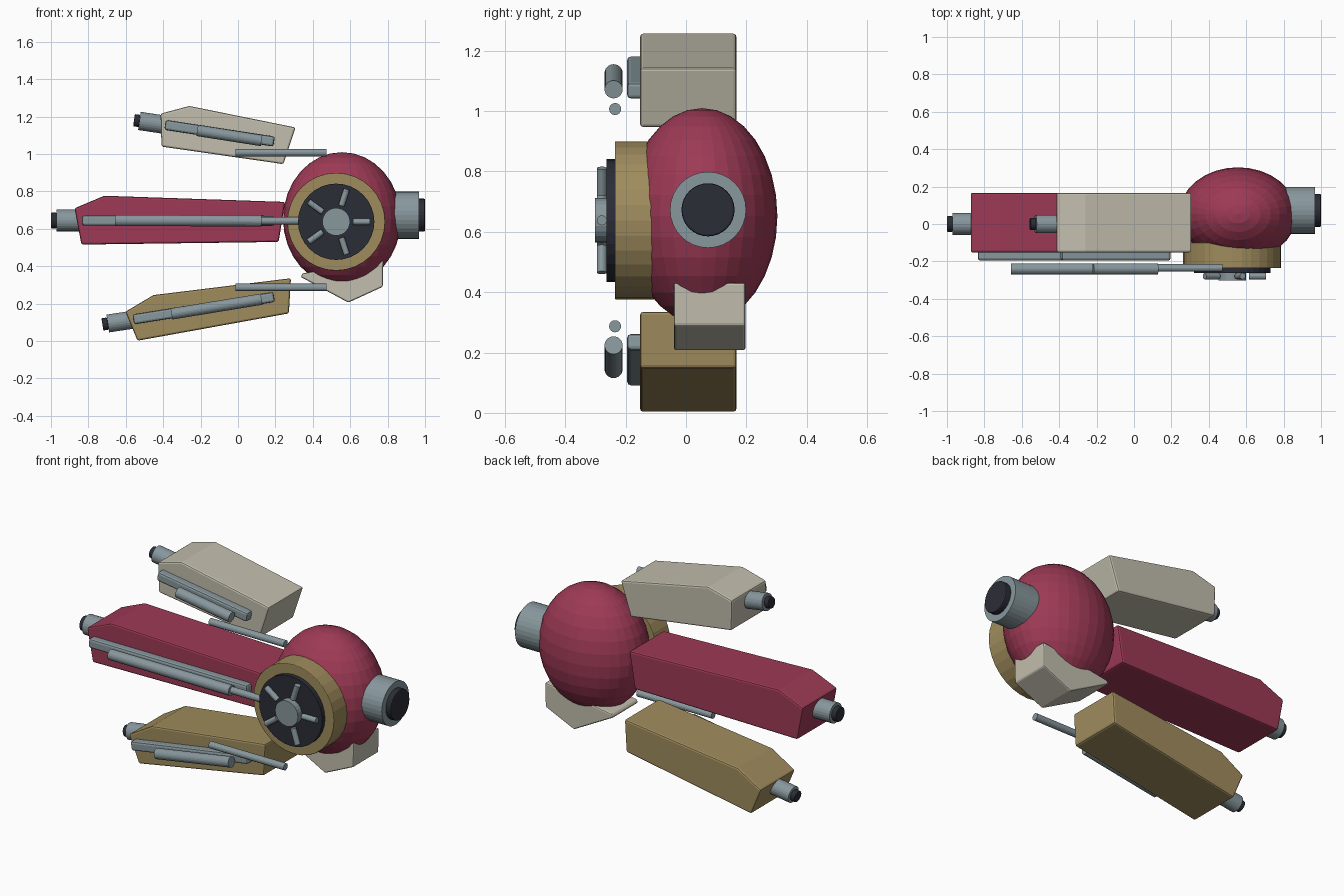
import bpy, bmesh, math
from mathutils import Vector

if "Cube" in bpy.data.objects:
    bpy.data.objects.remove(bpy.data.objects["Cube"])


def material(name, rgb):
    m = bpy.data.materials.new(name)
    m.diffuse_color = (*rgb, 1)
    m.use_nodes = True
    m.node_tree.nodes["Principled BSDF"].inputs["Base Color"].default_value = m.diffuse_color
    return m


RED = material("crimson", (0.34, 0.042, 0.092))
CREAM = material("cream", (0.54, 0.515, 0.42))
GOLD = material("dull gold", (0.35, 0.262, 0.11))
STEEL = material("steel grey", (0.245, 0.31, 0.335))
DARK = material("dark slate", (0.024, 0.026, 0.038))


def finish(name, bm, mat, bevel=0.0, segments=2):
    bmesh.ops.recalc_face_normals(bm, faces=bm.faces)
    me = bpy.data.meshes.new(name)
    bm.to_mesh(me)
    bm.free()
    me.materials.append(mat)
    ob = bpy.data.objects.new(name, me)
    bpy.context.collection.objects.link(ob)
    if bevel:
        mod = ob.modifiers.new("bevel", 'BEVEL')
        mod.width, mod.segments = bevel, segments
        mod.limit_method, mod.angle_limit = 'ANGLE', math.radians(30)
    return ob


def prism(name, profile, y0, y1, mat, bevel):
    """Side profile in x, z extruded along y."""
    bm = bmesh.new()
    face = bm.faces.new([bm.verts.new((x, y0, z)) for x, z in profile])
    out = bmesh.ops.extrude_face_region(bm, geom=[face])
    moved = [v for v in out["geom"] if isinstance(v, bmesh.types.BMVert)]
    bmesh.ops.translate(bm, verts=moved, vec=(0, y1 - y0, 0))
    return finish(name, bm, mat, bevel)


def rod(name, a, b, radius, mat, sides=24, bevel=0.0):
    """Cylinder between two points."""
    a, b = Vector(a), Vector(b)
    bm = bmesh.new()
    bmesh.ops.create_cone(bm, cap_ends=True, segments=sides, radius1=radius,
                          radius2=radius, depth=(b - a).length)
    ob = finish(name, bm, mat, bevel)
    ob.location = (a + b) / 2
    ob.rotation_euler = (b - a).to_track_quat('Z', 'Y').to_euler()
    return ob


def bar(name, a, b, half, y0, y1, mat):
    """Rounded flat bar between two x, z points."""
    a, b = Vector(a), Vector(b)
    d = (b - a).normalized()
    n = Vector((-d.y, d.x)) * half
    prism(name, [a - n, b - n, b + n, a + n], y0, y1, mat, 0.012)


# Body
bm = bmesh.new()
bmesh.ops.create_uvsphere(bm, u_segments=32, v_segments=16, radius=1)
body = finish("body", bm, RED)
body.scale = (0.315, 0.25, 0.358)
body.location = (0.556, 0.053, 0.652)

# Chin block under the body
prism("chin_block", [(0.335, 0.343), (0.59, 0.206), (0.774, 0.29),
                     (0.777, 0.432), (0.345, 0.362)], -0.04, 0.197, CREAM, 0.008)

# Side port
rod("side_port", (0.75, 0.073, 0.673), (0.968, 0.073, 0.673), 0.126, STEEL, 32)
rod("side_port_core", (0.9, 0.073, 0.673), (1.0, 0.073, 0.673), 0.088, DARK, 32, 0.006)

# Front wheel
WX, WZ = 0.525, 0.638
rod("wheel_rim", (WX, -0.1, WZ), (WX, -0.236, WZ), 0.262, GOLD, 32, 0.004)
rod("wheel_plate", (WX, -0.2, WZ), (WX, -0.263, WZ), 0.204, DARK, 32)
rod("wheel_hub", (WX, -0.25, WZ), (WX, -0.301, WZ), 0.074, STEEL)
for i in range(5):
    c, s = math.cos(i * math.tau / 5), math.sin(i * math.tau / 5)
    rod("wheel_spoke", (WX + 0.09 * c, -0.279, WZ + 0.09 * s),
        (WX + 0.182 * c, -0.279, WZ + 0.182 * s), 0.0165, STEEL, 16)

# Limbs: profile, colour, nozzle tip / joint / root with radii, bar, piston, rod height
LIMBS = [
    ("upper", CREAM,
     [(-0.414, 1.216), (-0.26, 1.257), (0.308, 1.142), (0.243, 0.946), (-0.409, 1.04)],
     (-0.556, 1.181), (-0.527, 1.177), (-0.38, 1.155), 0.049, 0.033,
     ((-0.39, 1.156), (0.193, 1.067)), ((-0.218, 1.126), (0.126, 1.072)), 1.007),
    ("middle", RED,
     [(-0.874, 0.71), (-0.715, 0.777), (0.252, 0.744), (0.217, 0.53), (-0.837, 0.516)],
     (-1.0, 0.645), (-0.97, 0.645), (-0.8, 0.645), 0.058, 0.042,
     ((-0.834, 0.645), (0.193, 0.643)), ((-0.657, 0.645), (0.126, 0.643)), 0.643),
    ("lower", GOLD,
     [(-0.602, 0.157), (-0.452, 0.246), (0.283, 0.336), (0.272, 0.148), (-0.537, 0.002)],
     (-0.725, 0.089), (-0.696, 0.094), (-0.53, 0.119), 0.048, 0.033,
     ((-0.56, 0.116), (0.193, 0.236)), ((-0.356, 0.145), (0.126, 0.224)), 0.287),
]
for name, mat, profile, tip, joint, root, r, r_tip, track, piston, rod_z in LIMBS:
    prism(name + "_limb", profile, -0.152, 0.167, mat, 0.01)
    p3 = lambda p, y: (p[0], y, p[1])
    rod(name + "_nozzle", p3(root, 0), p3(joint, 0), r, STEEL)
    rod(name + "_nozzle_tip", p3(joint, 0), p3(tip, 0), r_tip, DARK, 24, 0.004)
    bar(name + "_track", *track, 0.027, -0.195, -0.14, STEEL)
    rod(name + "_piston", p3(piston[0], -0.24), p3(piston[1], -0.24), 0.03, STEEL)
    rod(name + "_push_rod", (-0.013, -0.235, rod_z), (0.473, -0.235, rod_z), 0.02, STEEL, 16)
